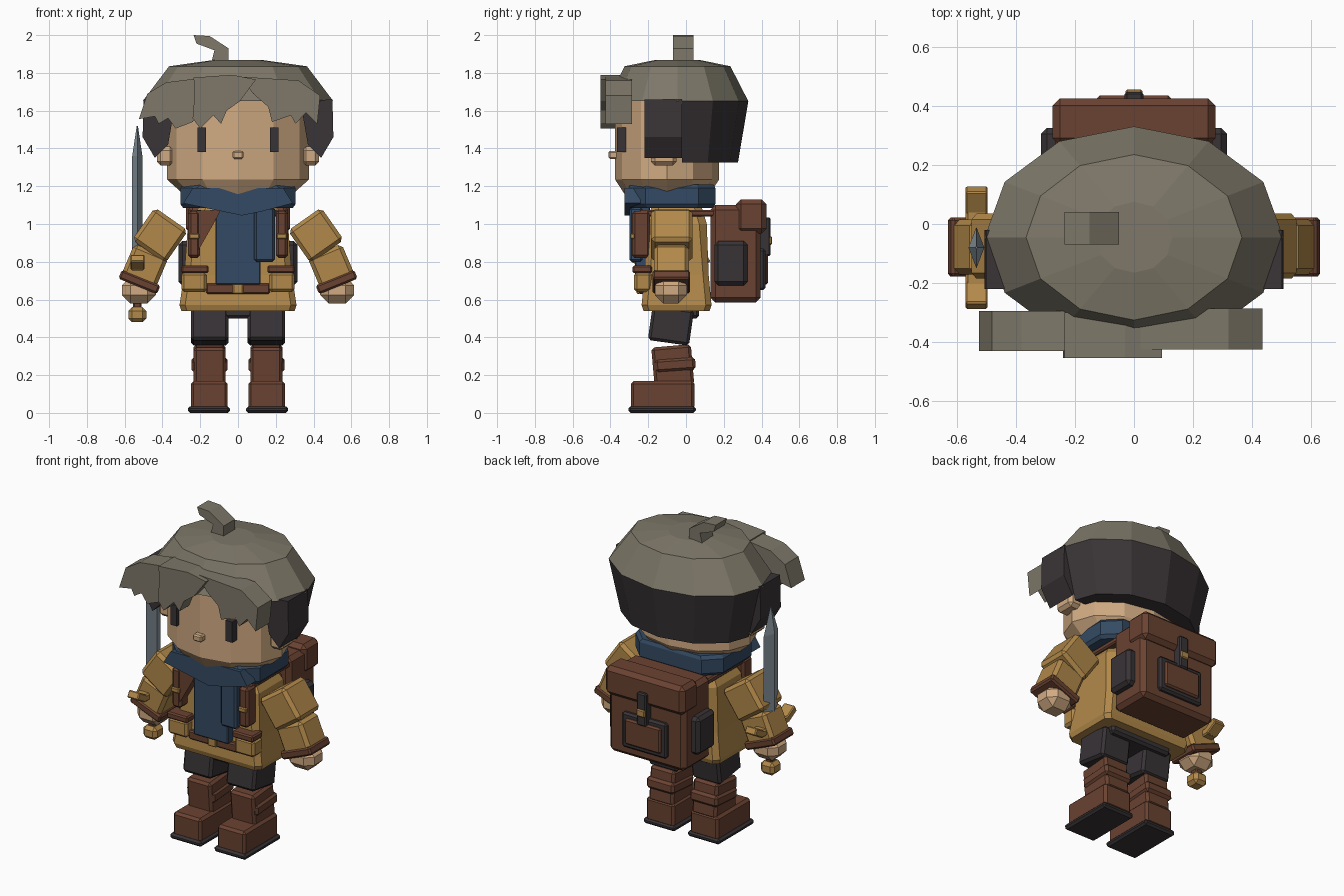
import bpy, bmesh, math
from mathutils import Matrix, Vector

cube = bpy.data.objects.get("Cube")
if cube:
    bpy.data.objects.remove(cube, do_unlink=True)


def material(name, r, g, b):
    lin = [((c / 255 + 0.055) / 1.055) ** 2.4 for c in (r, g, b)] + [1.0]
    m = bpy.data.materials.new(name)
    m.use_nodes = True
    m.diffuse_color = lin
    m.node_tree.nodes["Principled BSDF"].inputs["Base Color"].default_value = lin
    return m


HAIR = material("ash hair", 126, 120, 105)
SHADE = material("dark hair", 58, 52, 54)
SKIN = material("skin", 208, 170, 130)
DARK = material("dark cloth", 56, 51, 54)
TAN = material("tan coat", 178, 137, 74)
BROWN = material("brown leather", 106, 66, 49)
BLUE = material("blue scarf", 52, 74, 99)
STEEL = material("steel", 142, 156, 166)


def finish(name, bm, mat):
    bmesh.ops.recalc_face_normals(bm, faces=bm.faces)
    mesh = bpy.data.meshes.new(name)
    bm.to_mesh(mesh)
    bm.free()
    mesh.materials.append(mat)
    ob = bpy.data.objects.new(name, mesh)
    bpy.context.collection.objects.link(ob)
    return ob


def box(name, mat, xs, ys, zs, bevel=0.015, rx=0, ry=0):
    """Bevelled box given by its extents, turned about its own centre."""
    bm = bmesh.new()
    bmesh.ops.create_cube(bm, size=1)
    spans = (xs, ys, zs)
    bmesh.ops.scale(bm, vec=[abs(b - a) for a, b in spans], verts=bm.verts)
    if bevel:
        bmesh.ops.bevel(bm, geom=bm.edges[:], offset=bevel, segments=1, affect='EDGES')
    turn = Matrix.Rotation(math.radians(ry), 4, 'Y') @ Matrix.Rotation(math.radians(rx), 4, 'X')
    centre = Vector([(a + b) / 2 for a, b in spans])
    bm.transform(Matrix.Translation(centre) @ turn)
    return finish(name, bm, mat)


def pair(name, mat, xs, ys, zs, bevel=0.015, rx=0, ry=0):
    for side, s in (("left", 1), ("right", -1)):
        box(side + "_" + name, mat, (xs[0] * s, xs[1] * s), ys, zs, bevel, rx, ry * s)


def prism(name, mat, outline, y0, y1):
    """Front outline (x, z) pushed along y."""
    bm = bmesh.new()
    face = bm.faces.new([bm.verts.new((x, y0, z)) for x, z in outline])
    out = bmesh.ops.extrude_face_region(bm, geom=[face], use_keep_orig=True)
    moved = [v for v in out["geom"] if isinstance(v, bmesh.types.BMVert)]
    bmesh.ops.translate(bm, vec=(0, y1 - y0, 0), verts=moved)
    return finish(name, bm, mat)


def oval(rx, ry, cy, z, n=12, cx=0):
    turns = [math.tau * i / n for i in range(n)]
    return [(cx + rx * math.cos(a), cy + ry * math.sin(a), z) for a in turns]


def chamfered(rx, ry, cy, z, c):
    quarter = [(rx, ry - c), (rx - c, ry)]
    pts = quarter + [(-x, y) for x, y in reversed(quarter)]
    pts += [(-x, -y) for x, y in pts]
    return [(x, cy + y, z) for x, y in pts]


def loft(name, mat, rings, cut_y=None):
    bm = bmesh.new()
    loops = [[bm.verts.new(p) for p in ring] for ring in rings]
    n = len(loops[0])
    for low, high in zip(loops, loops[1:]):
        for i in range(n):
            j = (i + 1) % n
            bm.faces.new((low[i], low[j], high[j], high[i]))
    bm.faces.new(loops[0])
    bm.faces.new(loops[-1])
    if cut_y is not None:
        out = bmesh.ops.bisect_plane(bm, geom=bm.verts[:] + bm.edges[:] + bm.faces[:],
                                     plane_co=(0, cut_y, 0), plane_no=(0, 1, 0), clear_inner=True)
        edges = [e for e in out["geom_cut"] if isinstance(e, bmesh.types.BMEdge)]
        bmesh.ops.contextual_create(bm, geom=edges)
    return finish(name, bm, mat)


# Head and face
loft("head", SKIN, [oval(0.28, 0.22, -0.1, 1.15), oval(0.375, 0.275, -0.1, 1.235),
                    oval(0.375, 0.275, -0.1, 1.66)])
pair("eye", DARK, (0.17, 0.215), (-0.365, -0.31), (1.38, 1.51), 0)
box("nose", SKIN, (-0.03, 0.03), (-0.41, -0.35), (1.345, 1.387), 0.008)
pair("ear", SKIN, (0.34, 0.43), (-0.185, -0.05), (1.31, 1.41), 0.02)

# Hair
loft("hair_cap", HAIR, [oval(0.505, 0.375, -0.045, 1.65), oval(0.365, 0.28, -0.045, 1.835),
                        oval(0.13, 0.12, -0.045, 1.868)])
loft("hair_back", SHADE, [oval(0.43, 0.32, -0.045, 1.325), oval(0.505, 0.375, -0.045, 1.65)], -0.02)
for side, s in (("left", 1), ("right", -1)):
    prism(side + "_sideburn", SHADE, [(s * x, z) for x, z in (
        (0.33, 1.65), (0.5, 1.66), (0.505, 1.46), (0.44, 1.35), (0.37, 1.42))], -0.22, -0.02)
prism("hair_sprig", HAIR, [(-0.235, 2), (-0.15, 1.995), (-0.05, 1.93), (-0.05, 1.86),
                           (-0.14, 1.86), (-0.125, 1.92), (-0.22, 1.955)], -0.07, 0.04)
prism("right_fringe", HAIR, [(-0.525, 1.555), (-0.48, 1.69), (-0.38, 1.75), (-0.22, 1.77),
                             (-0.2, 1.6), (-0.24, 1.54), (-0.33, 1.505), (-0.37, 1.56),
                             (-0.42, 1.53), (-0.44, 1.57)], -0.43, -0.295)
prism("middle_fringe", HAIR, [(-0.235, 1.775), (-0.03, 1.79), (0.095, 1.765), (0.01, 1.65),
                              (-0.06, 1.6), (-0.09, 1.53), (-0.13, 1.575), (-0.2, 1.505),
                              (-0.24, 1.56), (-0.23, 1.68)], -0.453, -0.3)
prism("left_fringe", HAIR, [(0.015, 1.78), (0.32, 1.76), (0.435, 1.68), (0.42, 1.53),
                            (0.36, 1.59), (0.305, 1.53), (0.28, 1.575), (0.18, 1.54),
                            (0.16, 1.62), (0.08, 1.69)], -0.425, -0.285)

# Coat, belt and pouches
loft("coat", TAN, [chamfered(0.3, 0.175, -0.05, 0.54, 0.03), chamfered(0.31, 0.185, -0.05, 0.57, 0.03),
                   chamfered(0.285, 0.17, -0.05, 0.73, 0.03), chamfered(0.265, 0.16, -0.05, 1.0, 0.04),
                   chamfered(0.2, 0.13, -0.05, 1.1, 0.04)])
box("belt", BROWN, (-0.17, 0.17), (-0.25, -0.2), (0.63, 0.685), 0.008)
box("buckle", TAN, (-0.028, 0.028), (-0.262, -0.24), (0.63, 0.685), 0.006)
pair("pouch", TAN, (0.165, 0.3), (-0.275, -0.18), (0.64, 0.745))
pair("pouch_flap", BROWN, (0.155, 0.3), (-0.283, -0.18), (0.74, 0.78), 0.008)

# Scarf
loft("scarf_ring", BLUE, [chamfered(0.29, 0.22, -0.075, 1.085, 0.09),
                          chamfered(0.305, 0.23, -0.075, 1.105, 0.09),
                          chamfered(0.305, 0.23, -0.075, 1.19, 0.09),
                          chamfered(0.29, 0.22, -0.075, 1.21, 0.09)])
prism("scarf_front", BLUE, [(-0.29, 1.11), (-0.24, 1.19), (0.24, 1.19), (0.29, 1.11), (0.12, 1.065),
                            (0.02, 1.045), (-0.1, 1.07)], -0.325, -0.24)
box("scarf_tail", BLUE, (-0.12, 0.12), (-0.27, -0.19), (0.68, 1.1), 0.006)
box("scarf_end", BLUE, (0.085, 0.195), (-0.3, -0.23), (0.8, 1.09), 0.012)

# Harness
pair("strap", BROWN, (0.2, 0.265), (-0.285, -0.19), (0.82, 1.07))
pair("strap_buckle", TAN, (0.205, 0.26), (-0.295, -0.27), (0.92, 0.95), 0.005)
pair("shoulder_strap", BROWN, (0.19, 0.255), (-0.25, 0.17), (1.04, 1.075), 0.008)
prism("chest_strap", BROWN, [(-0.22, 1.07), (-0.09, 1.075), (-0.13, 1.0), (-0.21, 0.86)], -0.28, -0.2)

# Arms
pair("upper_arm", TAN, (0.305, 0.52), (-0.185, 0.035), (0.835, 1.045), 0.02, ry=-35)
pair("forearm", TAN, (0.395, 0.59), (-0.17, 0.015), (0.69, 0.865), 0.02, ry=-23)
pair("cuff", BROWN, (0.412, 0.632), (-0.178, 0.022), (0.668, 0.718), 0.01, ry=-22)
pair("hand", SKIN, (0.435, 0.615), (-0.165, 0.005), (0.58, 0.72), 0.045)

# Sword
loft("blade", STEEL, [oval(0.027, 0.07, -0.08, z, 4, -0.533) for z in (0.78, 1.36)]
     + [oval(0.003, 0.006, -0.08, 1.52, 4, -0.533)])
box("sword_guard", TAN, (-0.57, -0.495), (-0.22, 0.06), (0.755, 0.8), 0.008)
for name, y, tilt in (("guard_front", -0.24, -30), ("guard_back", 0.08, 30)):
    box(name, TAN, (-0.57, -0.495), (y - 0.045, y + 0.045), (0.775, 0.82), 0.006, rx=tilt)
box("sword_grip", BROWN, (-0.555, -0.51), (-0.105, -0.055), (0.54, 0.77), 0.008)
box("sword_pommel", TAN, (-0.58, -0.485), (-0.128, -0.032), (0.48, 0.56), 0.02)

# Legs and boots
box("hips", DARK, (-0.215, 0.215), (-0.18, 0.07), (0.5, 0.6))
pair("thigh", DARK, (0.05, 0.25), (-0.19, 0.03), (0.37, 0.56), rx=-8)
pair("boot_shaft", BROWN, (0.065, 0.235), (-0.175, 0.035), (0.14, 0.355), rx=5)
pair("boot_band", BROWN, (0.055, 0.247), (-0.165, 0.05), (0.22, 0.29), rx=4)
pair("boot_foot", BROWN, (0.055, 0.25), (-0.292, 0.045), (0.02, 0.168))
pair("boot_sole", DARK, (0.043, 0.265), (-0.305, 0.052), (0, 0.035), 0.012)

# Backpack
box("pack_body", BROWN, (-0.265, 0.265), (0.13, 0.395), (0.585, 1.1), 0.025)
box("pack_flap", BROWN, (-0.275, 0.275), (0.265, 0.425), (0.95, 1.13), 0.025)
pair("pack_side_pocket", DARK, (0.24, 0.315), (0.15, 0.325), (0.675, 0.91), 0.02)
box("pack_pocket_frame", DARK, (-0.155, 0.155), (0.37, 0.42), (0.65, 0.87), 0.012)
box("pack_pocket", BROWN, (-0.125, 0.125), (0.39, 0.435), (0.68, 0.84), 0.01)
box("pack_tongue", DARK, (-0.032, 0.032), (0.38, 0.447), (0.83, 1.035), 0.008)
box("pack_clasp", TAN, (-0.028, 0.028), (0.42, 0.455), (0.89, 0.935), 0.006)
